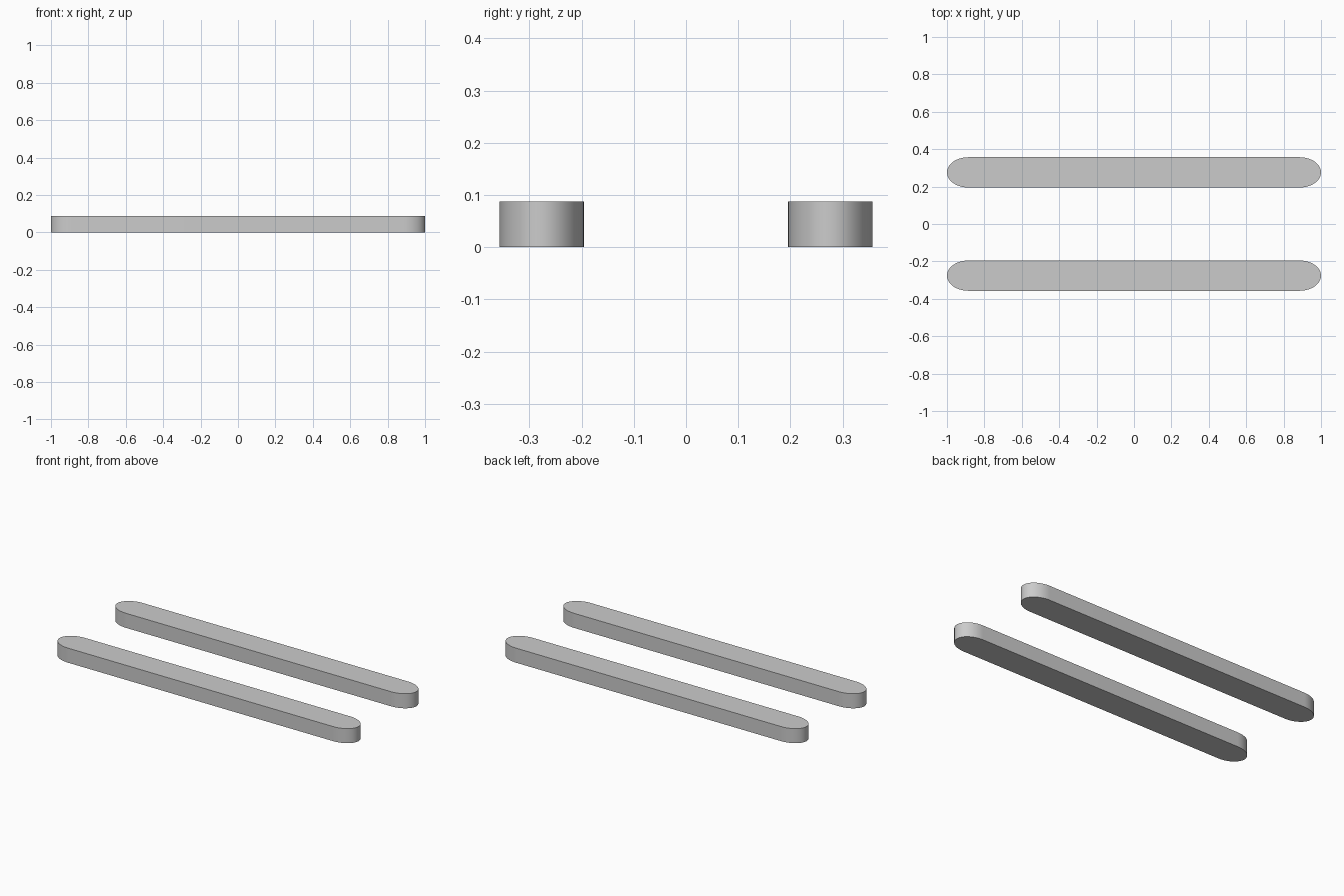
import bpy, bmesh, math

if "Cube" in bpy.data.objects:
    bpy.data.objects.remove(bpy.data.objects["Cube"])

HALF_LEN, HALF_WID, HEIGHT = 1.0, 0.081, 0.088
END_LEN = 0.115      # length of the rounded end
OFFSET_Y = 0.276     # bar centre line
SEGS = 32            # segments per rounded end


def outline():
    # Straight-sided bar outline with an elliptical cap at each end
    pts = []
    for side in (1, -1):
        for i in range(SEGS + 1):
            a = -math.pi / 2 + math.pi * i / SEGS
            pts.append((side * (HALF_LEN - END_LEN + END_LEN * math.cos(a)),
                        side * HALF_WID * math.sin(a)))
    return pts


def make_bar(name, y):
    bm = bmesh.new()
    base = bm.faces.new([bm.verts.new((px, py, 0)) for px, py in outline()])
    ext = bmesh.ops.extrude_face_region(bm, geom=[base], use_keep_orig=True)
    top = [v for v in ext["geom"] if isinstance(v, bmesh.types.BMVert)]
    bmesh.ops.translate(bm, verts=top, vec=(0, 0, HEIGHT))
    bmesh.ops.recalc_face_normals(bm, faces=bm.faces)
    mesh = bpy.data.meshes.new(name)
    bm.to_mesh(mesh)
    bm.free()
    obj = bpy.data.objects.new(name, mesh)
    obj.location.y = y
    bpy.context.collection.objects.link(obj)
    # Smooth rounded ends, crisp top and bottom rims
    bpy.ops.object.select_all(action='DESELECT')
    obj.select_set(True)
    bpy.context.view_layer.objects.active = obj
    bpy.ops.object.shade_smooth_by_angle(angle=math.radians(30))


# Two parallel bars
make_bar("front_bar", -OFFSET_Y)
make_bar("back_bar", OFFSET_Y)
